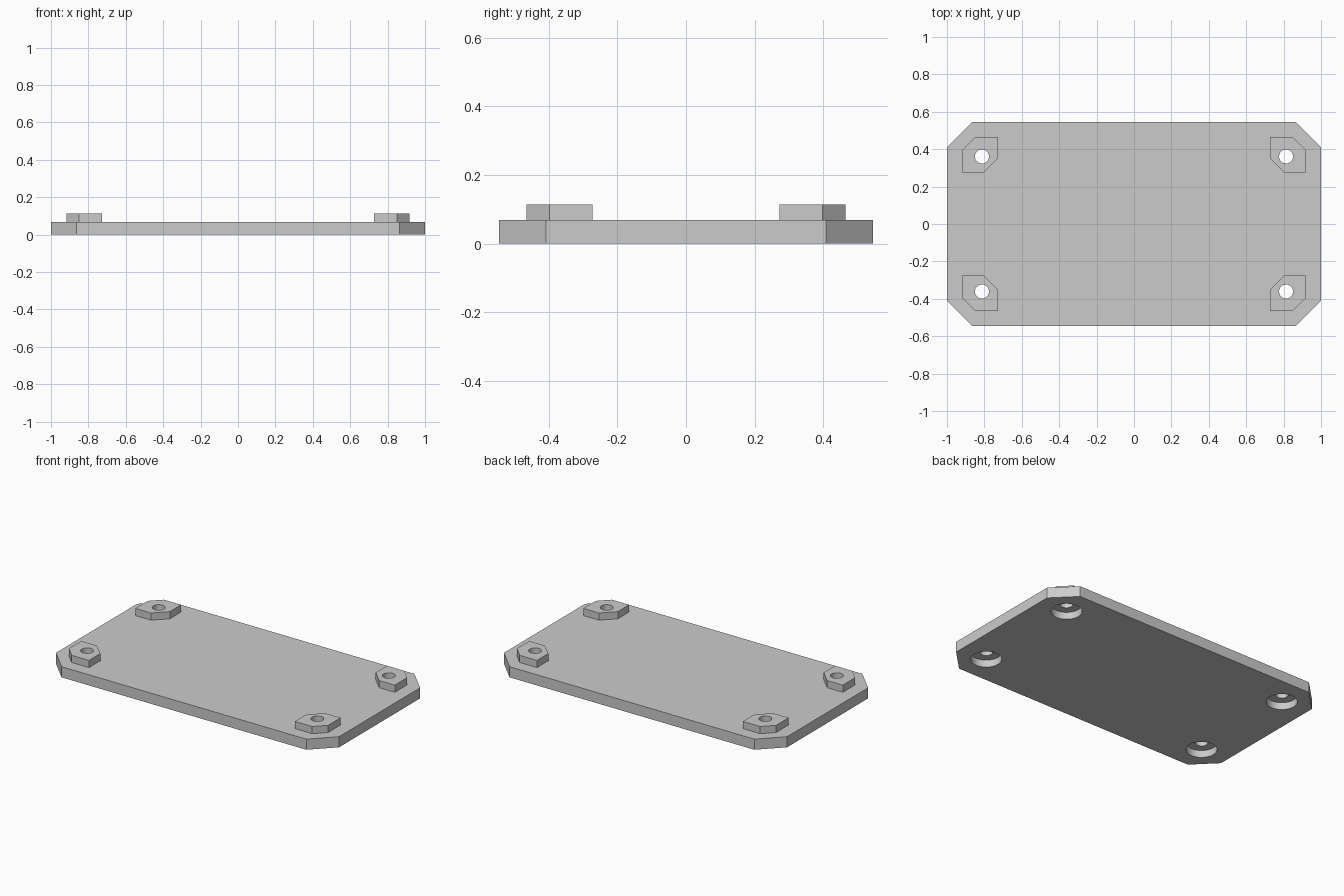
import bpy
import bmesh
import math

old = bpy.data.objects.get("Cube")
if old:
    bpy.data.objects.remove(old, do_unlink=True)

HALF_X, HALF_Y, CORNER = 1.0, 0.545, 0.136
PLATE_TOP, PAD_TOP = 0.068, 0.114
HOLE_X, HOLE_Y = 0.813, 0.361
HOLE_R, BORE_R, BORE_DEPTH = 0.0375, 0.09, 0.046
SIDES = 48
QUADRANTS = [(sx, sy) for sx in (1, -1) for sy in (1, -1)]

grey = bpy.data.materials.new("plain grey")
grey.use_nodes = True
colour = (0.6, 0.6, 0.6, 1)
grey.diffuse_color = colour
grey.node_tree.nodes["Principled BSDF"].inputs["Base Color"].default_value = colour


def make_object(name, bm):
    bmesh.ops.recalc_face_normals(bm, faces=bm.faces)
    mesh = bpy.data.meshes.new(name)
    bm.to_mesh(mesh)
    bm.free()
    mesh.materials.append(grey)
    obj = bpy.data.objects.new(name, mesh)
    bpy.context.collection.objects.link(obj)
    return obj


def prism(name, outline, z0, z1):
    """Extrude a flat outline upwards."""
    bm = bmesh.new()
    face = bm.faces.new([bm.verts.new((x, y, z0)) for x, y in outline])
    top = bmesh.ops.extrude_face_region(bm, geom=[face])["geom"]
    verts = [v for v in top if isinstance(v, bmesh.types.BMVert)]
    bmesh.ops.translate(bm, verts=verts, vec=(0, 0, z1 - z0))
    return make_object(name, bm)


def stepped_cutter(name, cx, cy):
    """Screw hole with a wider counterbore below."""
    bm = bmesh.new()
    rings = []
    for r, z in ((BORE_R, -0.05), (BORE_R, BORE_DEPTH), (HOLE_R, BORE_DEPTH), (HOLE_R, 0.2)):
        angles = [math.tau * i / SIDES for i in range(SIDES)]
        rings.append([bm.verts.new((cx + r * math.cos(a), cy + r * math.sin(a), z)) for a in angles])
    for low, high in zip(rings, rings[1:]):
        for i in range(SIDES):
            j = (i + 1) % SIDES
            bm.faces.new((low[i], low[j], high[j], high[i]))
    bm.faces.new(rings[0])
    bm.faces.new(rings[-1])
    obj = make_object(name, bm)
    obj.hide_render = True
    return obj


# Base plate with clipped corners
ax, ay = HALF_X - CORNER, HALF_Y - CORNER
plate = prism("mounting_plate",
              [(-ax, -HALF_Y), (ax, -HALF_Y), (HALF_X, -ay), (HALF_X, ay),
               (ax, HALF_Y), (-ax, HALF_Y), (-HALF_X, ay), (-HALF_X, -ay)],
              0, PLATE_TOP)

# Corner pads, clipped on the outer and inner corners, merged into the plate
x0, x1, y0, y1 = 0.727, 0.916, 0.273, 0.465
outer, inner = 0.067, 0.078
pad = [(x0 + inner, y0), (x1, y0), (x1, y1 - outer),
       (x1 - outer, y1), (x0, y1), (x0, y0 + inner)]
tools = []
for sx, sy in QUADRANTS:
    tools.append((prism("corner_pad", [(sx * x, sy * y) for x, y in pad], 0.03, PAD_TOP), 'UNION'))

# Screw holes through pads and plate
for sx, sy in QUADRANTS:
    tools.append((stepped_cutter("hole_cutter", sx * HOLE_X, sy * HOLE_Y), 'DIFFERENCE'))

for tool, operation in tools:
    mod = plate.modifiers.new(tool.name, 'BOOLEAN')
    mod.operation = operation
    mod.solver = 'EXACT'
    mod.object = tool

# Bake the result and remove the helpers
bpy.context.view_layer.update()
graph = bpy.context.evaluated_depsgraph_get()
baked = bpy.data.meshes.new_from_object(plate.evaluated_get(graph))
plate.modifiers.clear()
plate.data = baked
for tool, _ in tools:
    bpy.data.objects.remove(tool, do_unlink=True)

# Smooth hole walls, sharp edges elsewhere
bpy.ops.object.select_all(action='DESELECT')
plate.select_set(True)
bpy.context.view_layer.objects.active = plate
bpy.ops.object.shade_smooth_by_angle(angle=math.radians(30))
